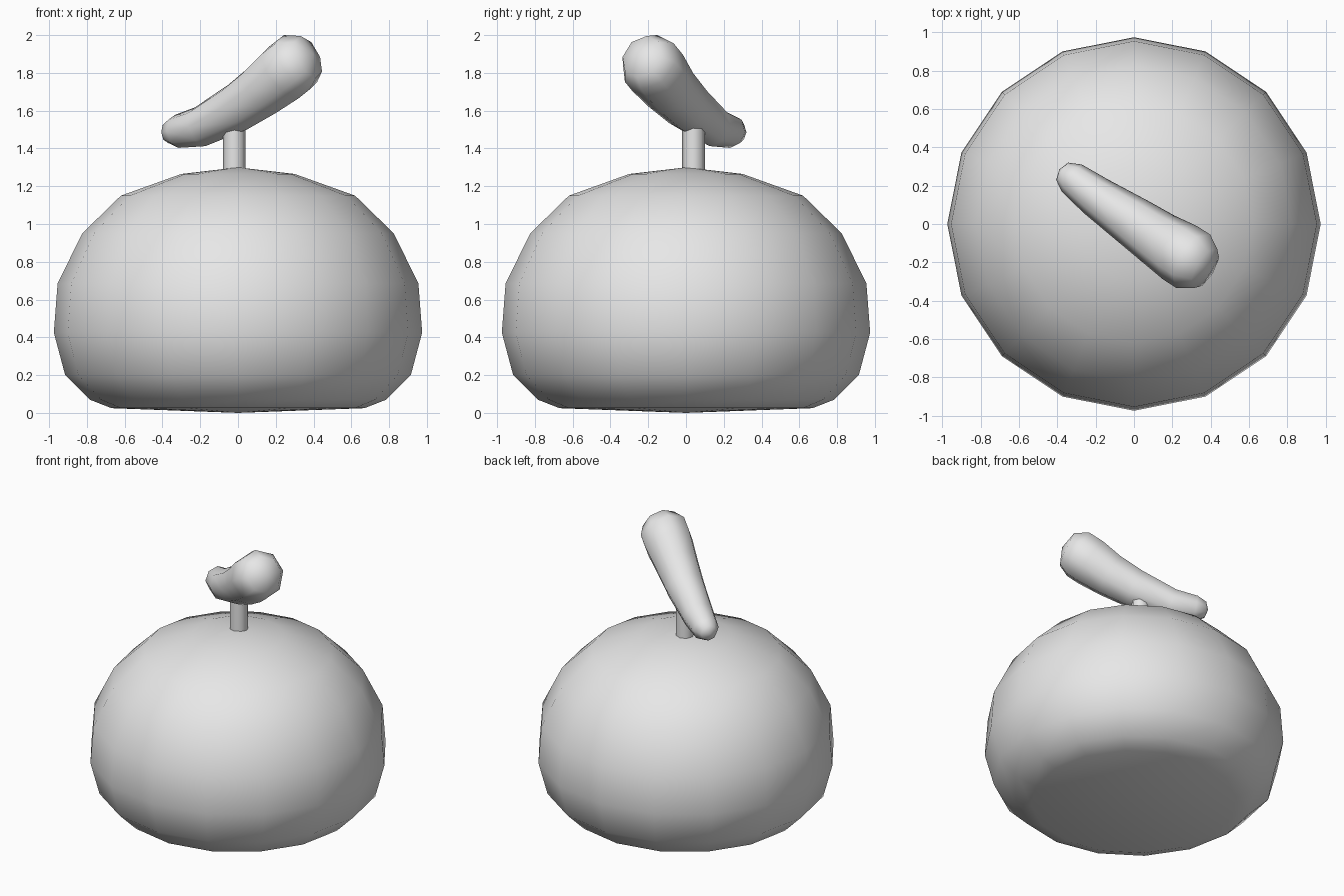
import bpy
import bmesh
import math
from mathutils import Vector

cube = bpy.data.objects.get("Cube")
if cube:
    bpy.data.objects.remove(cube, do_unlink=True)

# One plain grey for everything
grey = bpy.data.materials.new("plain_grey")
grey.use_nodes = True
grey.diffuse_color = (0.8, 0.8, 0.8, 1)
grey.node_tree.nodes["Principled BSDF"].inputs["Base Color"].default_value = (0.8, 0.8, 0.8, 1)


def tube(name, stations, sides, angle):
    """Skin round rings along (x, y, z, radius) stations; radius 0 is a pole."""
    bm = bmesh.new()
    pts = [Vector(s[:3]) for s in stations]
    rings = []
    for i, (p, s) in enumerate(zip(pts, stations)):
        if s[3] == 0:
            rings.append([bm.verts.new(p)])
            continue
        axis = (pts[min(i + 1, len(pts) - 1)] - pts[max(i - 1, 0)]).normalized()
        side = axis.cross(Vector((0, 0, 1)))
        side = side.normalized() if side.length > 0.01 else Vector((1, 0, 0))
        up = axis.cross(side)
        rings.append([bm.verts.new(p + s[3] * (math.cos(a) * side + math.sin(a) * up))
                      for a in (math.tau * k / sides for k in range(sides))])
    for r0, r1 in zip(rings, rings[1:]):
        for k in range(sides):
            n = (k + 1) % sides
            if len(r0) == 1:
                bm.faces.new((r0[0], r1[n], r1[k]))
            elif len(r1) == 1:
                bm.faces.new((r0[k], r0[n], r1[0]))
            else:
                bm.faces.new((r0[k], r0[n], r1[n], r1[k]))
    for ring in (rings[0], rings[-1]):
        if len(ring) > 1:
            bm.faces.new(ring)
    bmesh.ops.recalc_face_normals(bm, faces=bm.faces)
    mesh = bpy.data.meshes.new(name)
    bm.to_mesh(mesh)
    bm.free()
    mesh.materials.append(grey)
    obj = bpy.data.objects.new(name, mesh)
    bpy.context.collection.objects.link(obj)
    bpy.ops.object.select_all(action="DESELECT")
    obj.select_set(True)
    bpy.context.view_layer.objects.active = obj
    bpy.ops.object.shade_smooth_by_angle(angle=math.radians(angle))
    return obj


# Squat round body with a nearly flat underside: (radius, height)
profile = [(0, 0), (0.67, 0.025), (0.785, 0.07), (0.915, 0.2), (0.975, 0.425),
           (0.955, 0.685), (0.825, 0.95), (0.62, 1.15), (0.3, 1.265), (0, 1.3)]
tube("body", [(0, 0, z, r) for r, z in profile], 16, 80)

# Short stem
tube("stem", [(-0.02, 0.04, 1.27, 0.06), (-0.02, 0.04, 1.53, 0.06)], 8, 60)

# Curved leaf, thin at the low back end and thick at the raised front end
tube("leaf", [(-0.39, 0.285, 1.485, 0), (-0.375, 0.275, 1.485, 0.055),
              (-0.325, 0.24, 1.49, 0.088), (-0.2, 0.145, 1.515, 0.108),
              (0, 0.01, 1.62, 0.133), (0.13, -0.08, 1.71, 0.148),
              (0.24, -0.15, 1.8, 0.165), (0.31, -0.195, 1.855, 0.165),
              (0.372, -0.233, 1.885, 0.12), (0.4, -0.25, 1.9, 0)], 8, 80)
